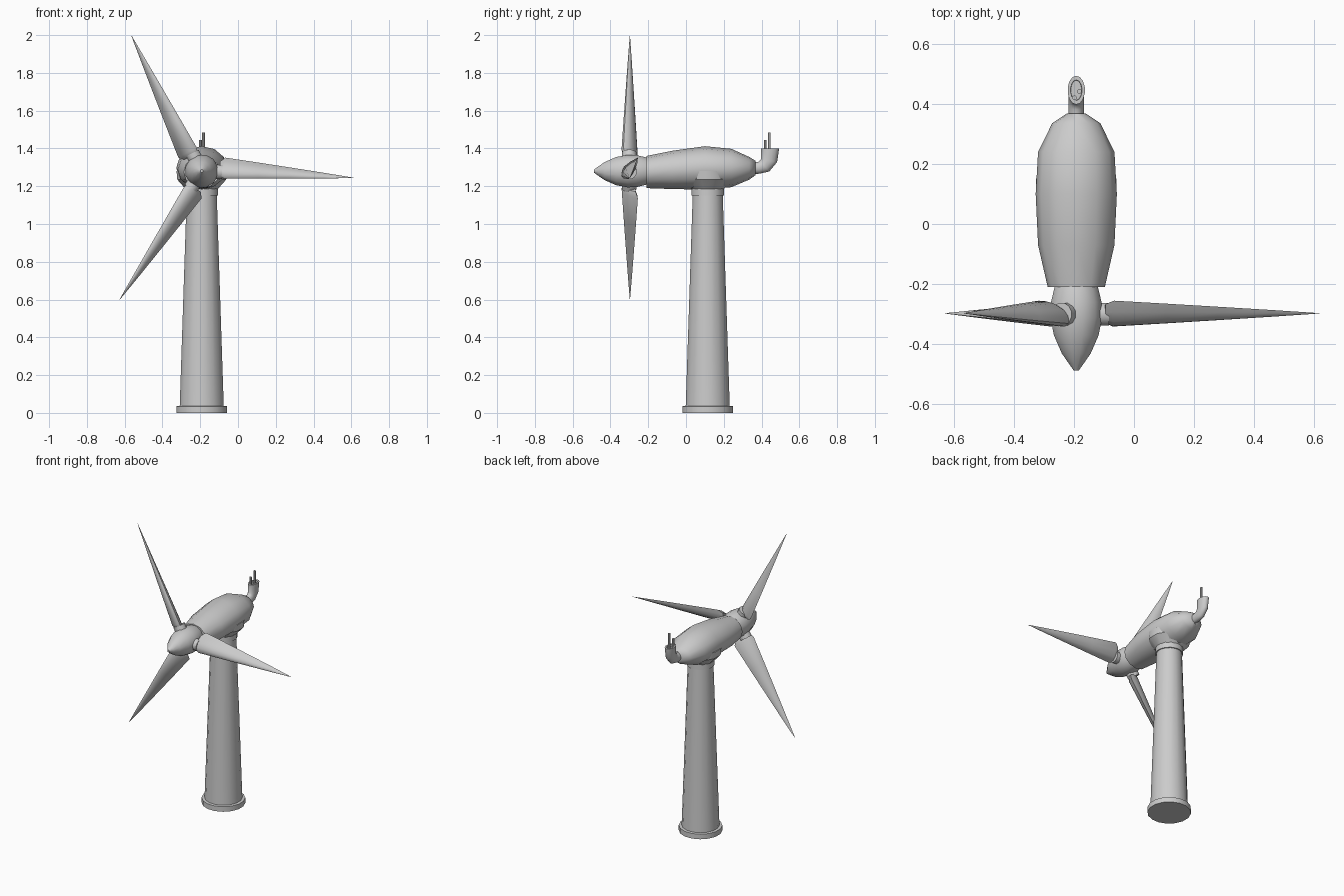
import bpy, bmesh
from math import sin, cos, pi, radians
from mathutils import Vector

if "Cube" in bpy.data.objects:
    bpy.data.objects.remove(bpy.data.objects["Cube"])

CX = -0.192                          # shared centre line in x
HUB = Vector((CX, -0.30, 1.28))      # rotor centre
TOWER_Y = 0.115


def loft(name, rings, angle=35):
    """Skin a list of equal-length point rings, cap both ends."""
    bm = bmesh.new()
    rows = [[bm.verts.new(p) for p in ring] for ring in rings]
    n = len(rows[0])
    for a, b in zip(rows, rows[1:]):
        for i in range(n):
            j = (i + 1) % n
            bm.faces.new((a[i], a[j], b[j], b[i]))
    bm.faces.new(rows[0])
    bm.faces.new(rows[-1])
    bmesh.ops.recalc_face_normals(bm, faces=bm.faces)
    me = bpy.data.meshes.new(name)
    bm.to_mesh(me)
    bm.free()
    ob = bpy.data.objects.new(name, me)
    bpy.context.collection.objects.link(ob)
    bpy.ops.object.select_all(action='DESELECT')
    ob.select_set(True)
    bpy.context.view_layer.objects.active = ob
    bpy.ops.object.shade_smooth_by_angle(angle=radians(angle))
    return ob


def ellipse(centre, u, v, n):
    """Ring around centre spanned by the half axes u and v."""
    c, u, v = Vector(centre), Vector(u), Vector(v)
    return [c + u * cos(2 * pi * (i + .5) / n) + v * sin(2 * pi * (i + .5) / n)
            for i in range(n)]


def lathe_z(name, x, y, profile, n=16):
    return loft(name, [ellipse((x, y, z), (r, 0, 0), (0, r, 0), n) for r, z in profile])


# Tower with foot ring and top collar
lathe_z("tower_foot", CX, TOWER_Y, [(.137, 0), (.137, .035), (.118, .037)])
lathe_z("tower", CX, TOWER_Y, [(.119, .03), (.081, 1.155)])
lathe_z("tower_collar", CX, TOWER_Y, [(.088, 1.15), (.088, 1.19)])
lathe_z("yaw_flare", CX, TOWER_Y, [(.088, 1.185), (.134, 1.235), (.138, 1.28)], 12)

# Nacelle: y, half width, top, bottom
sections = [(-.21, .095, 1.36, 1.19), (-.07, .127, 1.388, 1.185), (.10, .135, 1.412, 1.182),
            (.24, .127, 1.398, 1.195), (.335, .08, 1.355, 1.235), (.367, .032, 1.335, 1.258)]
loft("nacelle", [[(CX + w * cos(pi * i / 6), y, (t + b) / 2 + (t - b) / 2 * sin(pi * i / 6))
                  for i in range(12)] for y, w, t, b in sections], 50)

# Spinner nose
nose = [(-.488, .008), (-.465, .025), (-.43, .05), (-.37, .077), (-.31, .089),
        (-.26, .087), (-.215, .076), (-.20, .07)]
loft("spinner", [ellipse((CX, y, HUB.z), (r, 0, 0), (0, 0, r), 12) for y, r in nose], 50)

# Three pitched blades with round root necks; section is (tangent, y)
foil = [(.077, .042), (.050, .040), (.022, .033), (-.012, .013), (-.029, -.010),
        (-.034, -.034), (-.022, -.044), (.004, -.043), (.032, -.028), (.057, .004)]
stations = [(.095, .72), (.122, 1), (.30, .76), (.47, .52), (.65, .26), (.78, .06), (.81, .008)]
for k in range(3):
    a = radians(-2.6 + 120 * k)
    out, tan = Vector((cos(a), 0, sin(a))), Vector((-sin(a), 0, cos(a)))
    axis_y = Vector((0, 1, 0))
    loft(f"blade_{k + 1}", [[HUB + out * r + tan * (t * s) + axis_y * (y * s + .003)
                             for t, y in foil] for r, s in stations], 50)
    loft(f"blade_neck_{k + 1}", [ellipse(HUB + out * r, tan * .039, axis_y * .039, 12)
                                 for r in (.04, .108)])

# Tail duct bending upwards into a shallow cup: y, z, heading, half height, half width
path = [(.34, 1.297, 0, .033, .026), (.385, 1.297, 8, .031, .026), (.416, 1.307, 40, .038, .026),
        (.440, 1.335, 80, .043, .027), (.445, 1.40, 90, .048, .029),
        (.445, 1.40, 90, .034, .019), (.445, 1.385, 90, .033, .018)]
loft("tail_duct", [ellipse((CX, y, z), (w, 0, 0),
                           (0, -h * sin(radians(d)), h * cos(radians(d))), 14)
                   for y, z, d, h, w in path], 45)

# Two sensor masts standing in the cup
for name, x, y, top in (("tall_mast", -.182, .441, 1.485), ("short_mast", -.198, .420, 1.445)):
    lathe_z(name, x, y, [(.008, 1.38), (.008, top)], 8)
